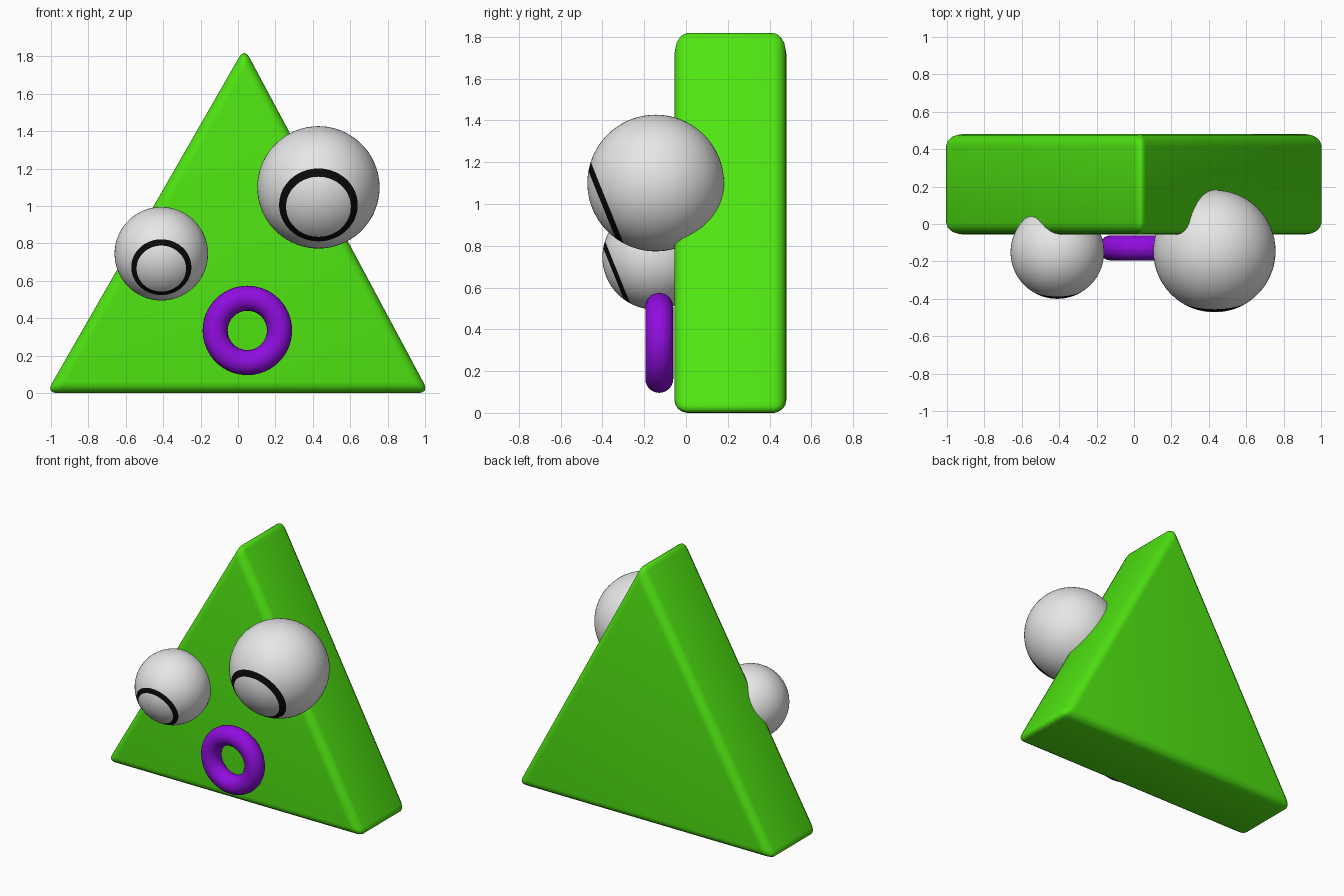
import bpy
import bmesh
import math

cube = bpy.data.objects.get("Cube")
if cube:
    bpy.data.objects.remove(cube, do_unlink=True)


def material(name, rgb):
    mat = bpy.data.materials.new(name)
    mat.use_nodes = True
    color = (*rgb, 1.0)
    mat.diffuse_color = color
    mat.node_tree.nodes["Principled BSDF"].inputs["Base Color"].default_value = color
    return mat


green = material("bright green", (0.08, 0.79, 0.006))
white = material("eye white", (0.8, 0.8, 0.8))
black = material("pupil black", (0.003, 0.003, 0.003))
purple = material("mouth purple", (0.28, 0.004, 0.74))


def add_body(corners, front, back):
    """Triangular slab with rounded edges."""
    bm = bmesh.new()
    face = bm.faces.new([bm.verts.new((x, front, z)) for x, z in corners])
    extruded = bmesh.ops.extrude_face_region(bm, geom=[face])["geom"]
    moved = [v for v in extruded if isinstance(v, bmesh.types.BMVert)]
    bmesh.ops.translate(bm, verts=moved, vec=(0, back - front, 0))
    bmesh.ops.recalc_face_normals(bm, faces=bm.faces)
    mesh = bpy.data.meshes.new("body")
    bm.to_mesh(mesh)
    bm.free()
    mesh.materials.append(green)
    mesh.shade_smooth()
    body = bpy.data.objects.new("body", mesh)
    bpy.context.collection.objects.link(body)
    bevel = body.modifiers.new("rounded edges", "BEVEL")
    bevel.width = 0.06
    bevel.segments = 4
    bevel.limit_method = "NONE"


def add_eye(name, center, radius):
    """Ball whose pole looks forward and down, with a black ring around it."""
    bpy.ops.mesh.primitive_uv_sphere_add(
        segments=64, ring_count=45, radius=radius, location=center,
        rotation=(math.radians(112), 0, 0))
    eye = bpy.context.object
    eye.name = name
    mesh = eye.data
    mesh.materials.append(white)
    mesh.materials.append(black)
    mesh.shade_smooth()
    for poly in mesh.polygons:
        angle = math.degrees(math.acos(poly.center.normalized().z))
        poly.material_index = int(32 < angle < 40)


add_body([(-1.025, 0), (1.022, 0), (0.034, 1.845)], -0.055, 0.48)
add_eye("left_eye", (0.43, -0.145, 1.10), 0.327)
add_eye("right_eye", (-0.41, -0.15, 0.745), 0.25)

# Ring mouth
bpy.ops.mesh.primitive_torus_add(
    major_segments=64, minor_segments=24, major_radius=0.172, minor_radius=0.067,
    location=(0.05, -0.128, 0.335), rotation=(math.pi / 2, 0, 0))
mouth = bpy.context.object
mouth.name = "mouth"
mouth.data.materials.append(purple)
mouth.data.shade_smooth()
